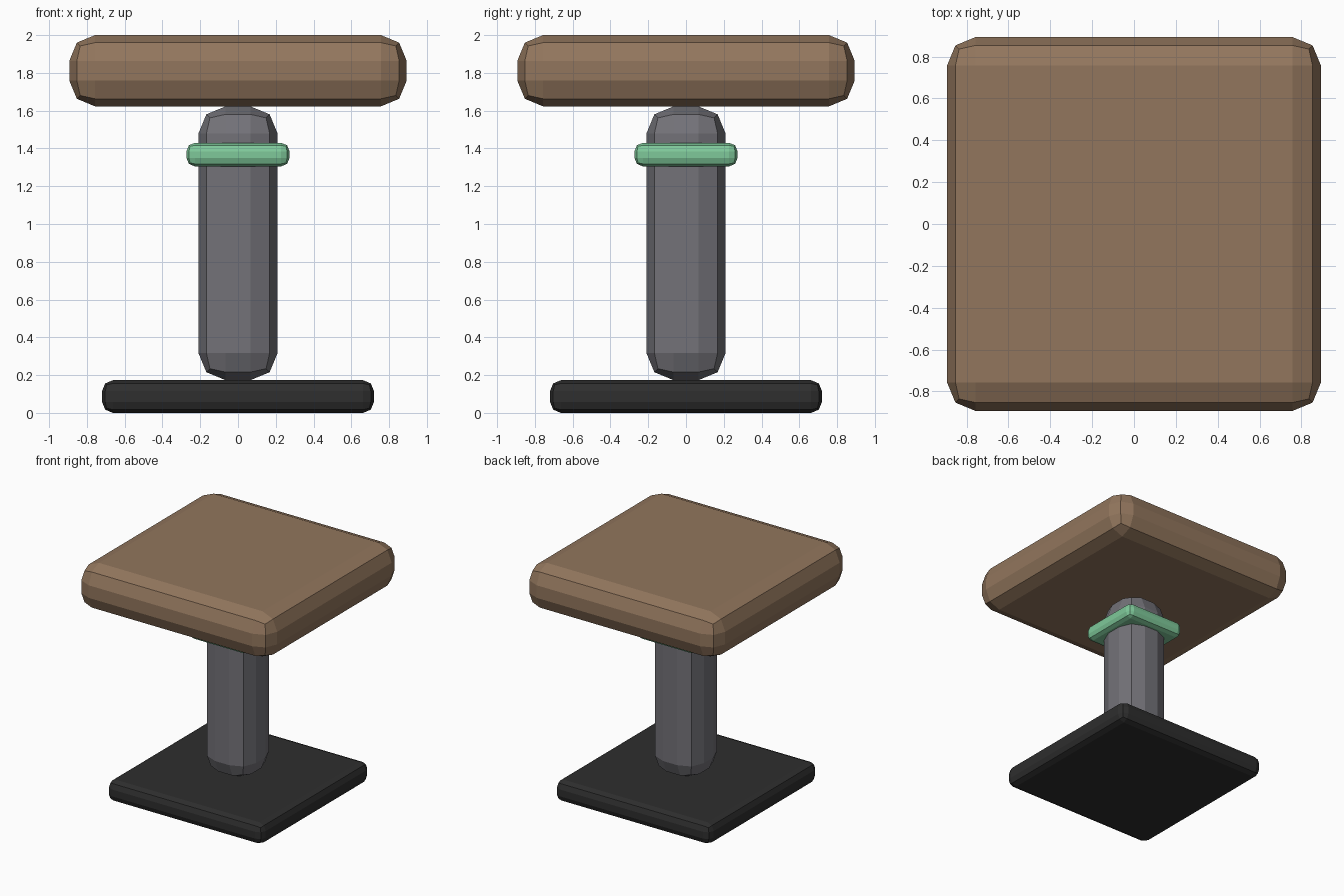
import bpy, bmesh

if "Cube" in bpy.data.objects:
    bpy.data.objects.remove(bpy.data.objects["Cube"])


def srgb(r, g, b):
    f = lambda c: c / 12.92 if c <= 0.04045 else ((c + 0.055) / 1.055) ** 2.4
    return (f(r / 255), f(g / 255), f(b / 255), 1.0)


def material(name, rgb):
    m = bpy.data.materials.new(name)
    m.diffuse_color = srgb(*rgb)
    m.use_nodes = True
    m.node_tree.nodes["Principled BSDF"].inputs["Base Color"].default_value = m.diffuse_color
    return m


def rounded_box(name, half, z0, z1, bevel, mat):
    """Square block with a two-segment bevel on every edge, flat shaded."""
    bm = bmesh.new()
    bmesh.ops.create_cube(bm, size=1)
    for v in bm.verts:
        v.co = (v.co.x * 2 * half, v.co.y * 2 * half, z1 if v.co.z > 0 else z0)
    me = bpy.data.meshes.new(name)
    bm.to_mesh(me)
    bm.free()
    me.materials.append(mat)
    ob = bpy.data.objects.new(name, me)
    bpy.context.collection.objects.link(ob)
    mod = ob.modifiers.new("Bevel", 'BEVEL')
    mod.width = bevel
    mod.segments = 2
    mod.limit_method = 'NONE'
    return ob


wood = material("brown wood", (146, 118, 93))
steel = material("grey metal", (115, 114, 120))
green = material("green collar", (127, 201, 154))
black = material("black base", (46, 46, 46))

# Foot, post, collar ring and seat slab, from the ground up
rounded_box("base", 0.72, 0.0, 0.173, 0.058, black)
rounded_box("post", 0.21, 0.173, 1.623, 0.145, steel)
rounded_box("collar", 0.273, 1.305, 1.43, 0.045, green)
rounded_box("seat", 0.893, 1.623, 2.0, 0.136, wood)
